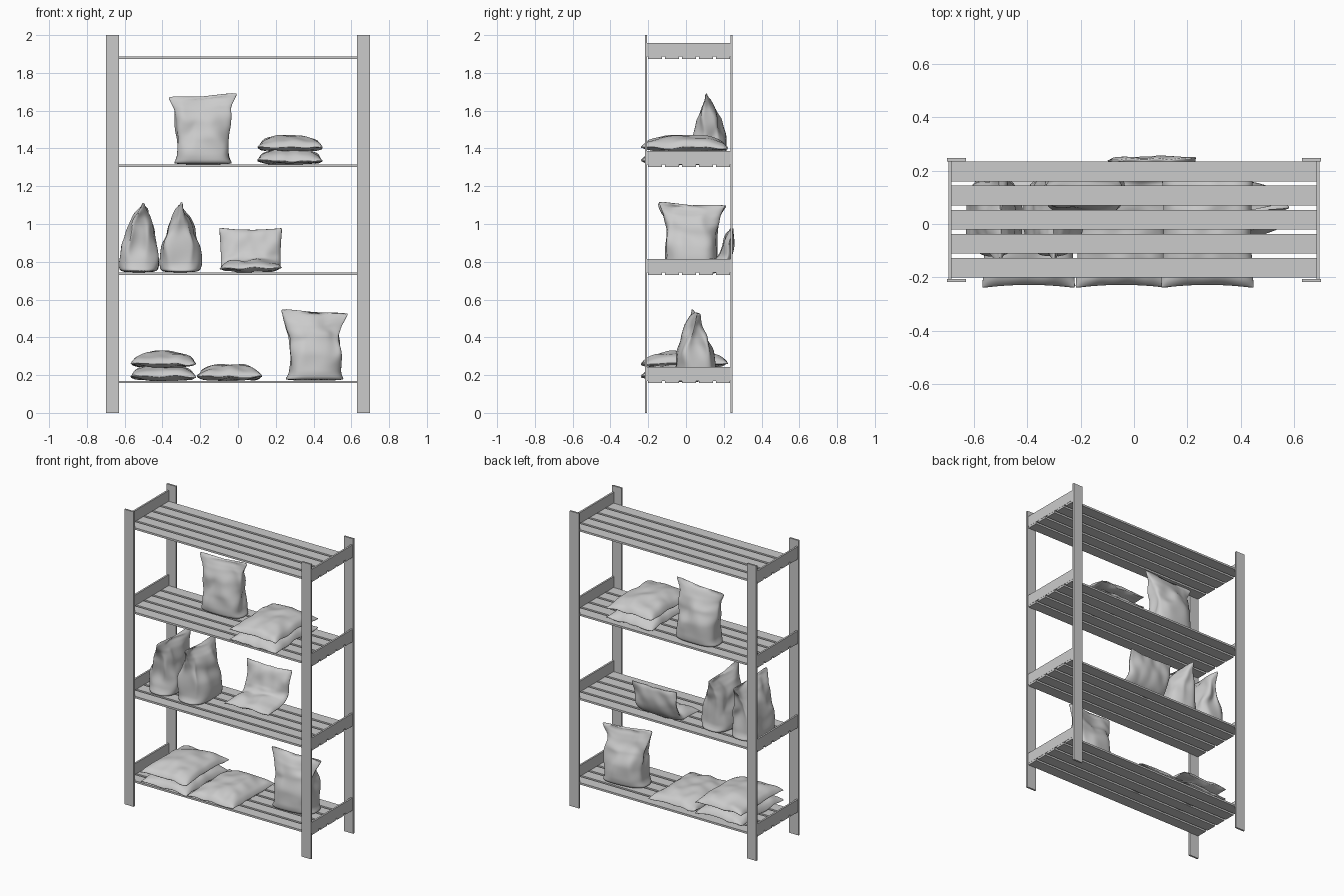
import bpy, bmesh, math
from mathutils import Vector, Matrix, noise

if "Cube" in bpy.data.objects:
    bpy.data.objects.remove(bpy.data.objects["Cube"])

grey = bpy.data.materials.new("plain grey")
grey.use_nodes = True
colour = (0.6, 0.6, 0.6, 1)
grey.diffuse_color = colour
grey.node_tree.nodes["Principled BSDF"].inputs["Base Color"].default_value = colour


def finish(name, bm):
    bmesh.ops.recalc_face_normals(bm, faces=bm.faces)
    mesh = bpy.data.meshes.new(name)
    bm.to_mesh(mesh)
    bm.free()
    mesh.materials.append(grey)
    obj = bpy.data.objects.new(name, mesh)
    bpy.context.collection.objects.link(obj)
    return obj


def box(name, x0, x1, y0, y1, z0, z1):
    bm = bmesh.new()
    size = Matrix.Diagonal((x1 - x0, y1 - y0, z1 - z0, 1))
    centre = Matrix.Translation(((x0 + x1) / 2, (y0 + y1) / 2, (z0 + z1) / 2))
    bmesh.ops.create_cube(bm, size=1, matrix=centre @ size)
    return finish(name, bm)


def soften(obj, angle=50):
    sub = obj.modifiers.new("smooth cloth", 'SUBSURF')
    sub.levels = sub.render_levels = 1
    bpy.ops.object.select_all(action='DESELECT')
    obj.select_set(True)
    bpy.context.view_layer.objects.active = obj
    bpy.ops.object.shade_smooth_by_angle(angle=math.radians(angle))


def wrinkle(p, seed, amount):
    q = Vector((p.x * 13, p.y * 13, p.z * 7)) + Vector((seed * 5.3, seed, 0))
    return noise.noise_vector(q) * amount


def lerp_rows(rows, t):
    for a, b in zip(rows, rows[1:]):
        if t <= b[0]:
            f = (t - a[0]) / (b[0] - a[0])
            f = f * f * (3 - 2 * f) * 0.5 + f * 0.5
            return [p + (q - p) * f for p, q in zip(a[1:], b[1:])]
    return rows[-1][1:]


# Upright sack: height fraction, half width, half depth
SACK = [(0, 0.165, 0.085), (0.04, 0.15, 0.1), (0.12, 0.14, 0.105), (0.38, 0.14, 0.095),
        (0.62, 0.142, 0.068), (0.8, 0.15, 0.04), (0.92, 0.17, 0.022), (1, 0.185, 0.007)]


def upright_sack(name, x, y, z, height, turn, depth=1.0, lean=0.0, tilt=0.0, seed=1):
    bm = bmesh.new()
    count, levels, rings = 40, 24, []
    place = Matrix.Translation((x, y, z)) @ Matrix.Rotation(math.radians(turn), 4, 'Z')
    for i in range(levels + 1):
        t = i / levels
        w, d = lerp_rows(SACK, t)
        ring = []
        for k in range(count):
            a = math.tau * k / count
            c, s = math.cos(a), math.sin(a)
            # gusset folds in at both sides
            fold = 1 - 0.12 * math.exp(-(s / 0.25) ** 2) * math.sin(math.pi * t) ** 2
            px = w * math.copysign(abs(c) ** 0.65, c) * fold
            py = d * depth * math.copysign(abs(s) ** 0.75, s)
            sag = t ** 4 * (0.03 * (abs(px) / w) ** 2 - 0.025 + tilt * px)
            p = Vector((px, py + lean * t ** 2, height * t + sag))
            p += wrinkle(p, seed, 0.026 * math.sin(math.pi * min(1, t * 0.85)))
            p.y += 0.012 * t ** 3 * math.sin(px * 24 + seed)
            ring.append(bm.verts.new(place @ p))
        rings.append(ring)
    for low, high in zip(rings, rings[1:]):
        for k in range(count):
            n = (k + 1) % count
            bm.faces.new((low[k], low[n], high[n], high[k]))
    bm.faces.new(rings[0])
    bm.faces.new(rings[-1])
    soften(finish(name, bm))


def flat_sack(name, x, y, z, width, length, rise, drop, seed=1, bend=None):
    """Pillow with a flat seam rim; bend maps the flat cloth to a folded pose."""
    bm = bmesh.new()
    n = 28
    sides = []
    for side, bulge in ((1, rise), (-1, -drop)):
        grid = []
        for i in range(n + 1):
            row = []
            for j in range(n + 1):
                u, v = 2 * i / n - 1, 2 * j / n - 1
                full = max(0, (1 - abs(u) ** 2.6) * (1 - abs(v) ** 2.6)) ** 0.55
                # edges pull in between the corners
                px = width / 2 * u * (1 - 0.06 * (1 - v * v))
                py = length / 2 * v * (1 - 0.05 * (1 - u * u))
                p = Vector((px, py, bulge * full + 0.002 * side))
                p.z += 0.012 * noise.noise(Vector((px * 14 + seed * 3, py * 12, seed)))
                p = bend(p) if bend else p
                row.append(bm.verts.new(p + Vector((x, y, z))))
            grid.append(row)
        for i in range(n):
            for j in range(n):
                bm.faces.new((grid[i][j], grid[i + 1][j], grid[i + 1][j + 1], grid[i][j + 1]))
        sides.append(grid)
    # seam rim joins the two cloths
    def rim(g):
        return ([g[i][0] for i in range(n)] + [g[n][j] for j in range(n)]
                + [g[i][n] for i in range(n, 0, -1)] + [g[0][j] for j in range(n, 0, -1)])
    top, bottom = rim(sides[0]), rim(sides[1])
    for k in range(len(top)):
        m = (k + 1) % len(top)
        bm.faces.new((top[k], top[m], bottom[m], bottom[k]))
    soften(finish(name, bm))


def fold_up(p):
    """Front part lies flat, rear part curls upwards."""
    start, radius, turn = -0.06, 0.09, math.radians(82)
    s = p.y - start
    if s <= 0:
        return p
    a = min(s / radius, turn)
    rest = max(0, s - radius * turn)
    reach = radius - p.z
    return Vector((p.x, start + reach * math.sin(a) + rest * math.cos(a),
                   radius - reach * math.cos(a) + rest * math.sin(a)))


# Corner posts
for side, x in (("left", 0.665), ("right", -0.665)):
    for end, y in (("front", -0.212), ("back", 0.241)):
        box(f"{end}_{side}_post", x - 0.035, x + 0.035, y - 0.006, y + 0.006, 0, 2)

# Shelves: five slats and two end rails each
for number, z in enumerate((0.157, 0.73, 1.301, 1.873), 1):
    for k in range(5):
        y = -0.164 + k * 0.0902
        box(f"shelf_{number}_slat_{k + 1}", -0.695, 0.695, y - 0.037, y + 0.037, z, z + 0.013)
    for side, x in (("left", 0.69), ("right", -0.69)):
        box(f"shelf_{number}_{side}_rail", x - 0.006, x + 0.006, -0.206, 0.235, z + 0.013, z + 0.086)

# Lying sacks
for name, x, z, layers in (("lower_stacked_sack", -0.395, 0.17, 2),
                           ("lower_single_sack", -0.045, 0.17, 1),
                           ("upper_stacked_sack", 0.275, 1.314, 2)):
    for k in range(layers):
        flat_sack(f"{name}_{k + 1}", x, -0.008, z + 0.023 + k * 0.068, 0.35, 0.465,
                  0.062, 0.02, seed=k + x * 4)

# Slumped sack folded against the back
flat_sack("folded_sack", 0.067, 0.195, 0.768, 0.335, 0.41, 0.042, 0.022, seed=4, bend=fold_up)

# Standing sacks
upright_sack("upper_standing_sack", -0.185, 0.122, 1.314, 0.37, 0, 0.9, -0.005, 0.06, 1)
upright_sack("middle_standing_sack_1", -0.525, 0.03, 0.743, 0.365, 90, 1.02, -0.02, -0.05, 2)
upright_sack("middle_standing_sack_2", -0.305, 0.03, 0.743, 0.365, 90, 1.06, 0.0, -0.05, 3)
upright_sack("lower_standing_sack", 0.405, 0.05, 0.17, 0.37, 6, 1.0, -0.01, -0.08, 5)
